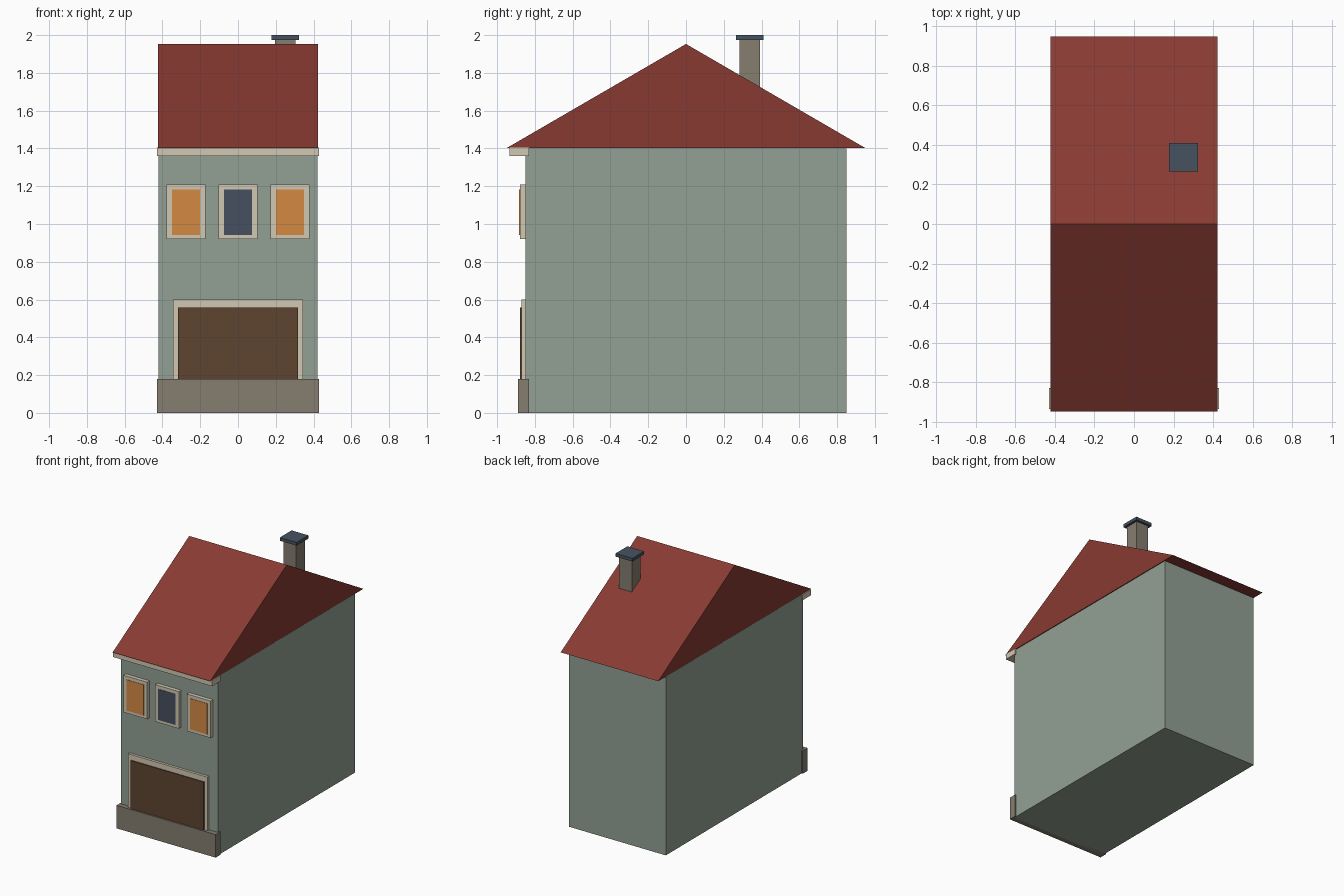
import bpy
import bmesh

if "Cube" in bpy.data.objects:
    bpy.data.objects.remove(bpy.data.objects["Cube"])


def material(name, hex_code):
    def lin(c):
        c /= 255
        return c / 12.92 if c <= 0.04045 else ((c + 0.055) / 1.055) ** 2.4
    m = bpy.data.materials.new(name)
    m.diffuse_color = [lin(int(hex_code[i:i + 2], 16)) for i in (0, 2, 4)] + [1]
    m.use_nodes = True
    m.node_tree.nodes["Principled BSDF"].inputs["Base Color"].default_value = m.diffuse_color
    return m


wall = material("sage_wall", "92A194")
red = material("red_roof", "883A32")
cream = material("cream_trim", "D2C8B2")
stone = material("grey_stone", "857D70")
brown = material("brown_door", "5E4330")
amber = material("lit_window", "D48A44")
slate = material("dark_window", "475060")
cap_mat = material("dark_cap", "465260")


def add_object(name, bm, mat):
    bmesh.ops.recalc_face_normals(bm, faces=bm.faces)
    me = bpy.data.meshes.new(name)
    bm.to_mesh(me)
    bm.free()
    me.materials.append(mat)
    ob = bpy.data.objects.new(name, me)
    bpy.context.collection.objects.link(ob)
    return ob


def box(name, mat, x, y, z):
    """Box from (min, max) ranges on each axis."""
    bm = bmesh.new()
    bmesh.ops.create_cube(bm, size=1)
    for v in bm.verts:
        v.co = [r[0] if c < 0 else r[1] for c, r in zip(v.co, (x, y, z))]
    return add_object(name, bm, mat)


# Main body and front plinth
box("house_body", wall, (-0.42, 0.42), (-0.85, 0.85), (0, 1.40))
box("front_plinth", stone, (-0.43, 0.43), (-0.89, -0.83), (0, 0.18))

# Gable roof: triangular profile extruded across the width
bm = bmesh.new()
tri = bm.faces.new([bm.verts.new((-0.423, y, z))
                    for y, z in ((-0.948, 1.403), (0.948, 1.403), (0, 1.953))])
ext = bmesh.ops.extrude_face_region(bm, geom=[tri], use_keep_orig=True)
for v in ext["geom"]:
    if isinstance(v, bmesh.types.BMVert):
        v.co.x = 0.423
add_object("gable_roof", bm, red)

# Cornice under the front eave
box("front_cornice", cream, (-0.43, 0.43), (-0.935, -0.83), (1.36, 1.405))

# Wide front door with surround
box("door_surround", cream, (-0.345, 0.345), (-0.87, -0.84), (0.16, 0.60))
box("front_door", brown, (-0.317, 0.317), (-0.878, -0.869), (0.16, 0.557))

# Three upper windows
for side, cx, mat in (("left", -0.275, amber), ("middle", 0, slate), ("right", 0.275, amber)):
    box(side + "_window_frame", cream, (cx - 0.103, cx + 0.103), (-0.88, -0.84), (0.92, 1.21))
    box(side + "_window_pane", mat, (cx - 0.075, cx + 0.075), (-0.883, -0.876), (0.942, 1.183))

# Chimney and cap on the rear slope
box("chimney", stone, (0.195, 0.305), (0.283, 0.393), (1.60, 1.98))
box("chimney_cap", cap_mat, (0.177, 0.323), (0.265, 0.411), (1.975, 2.0))
